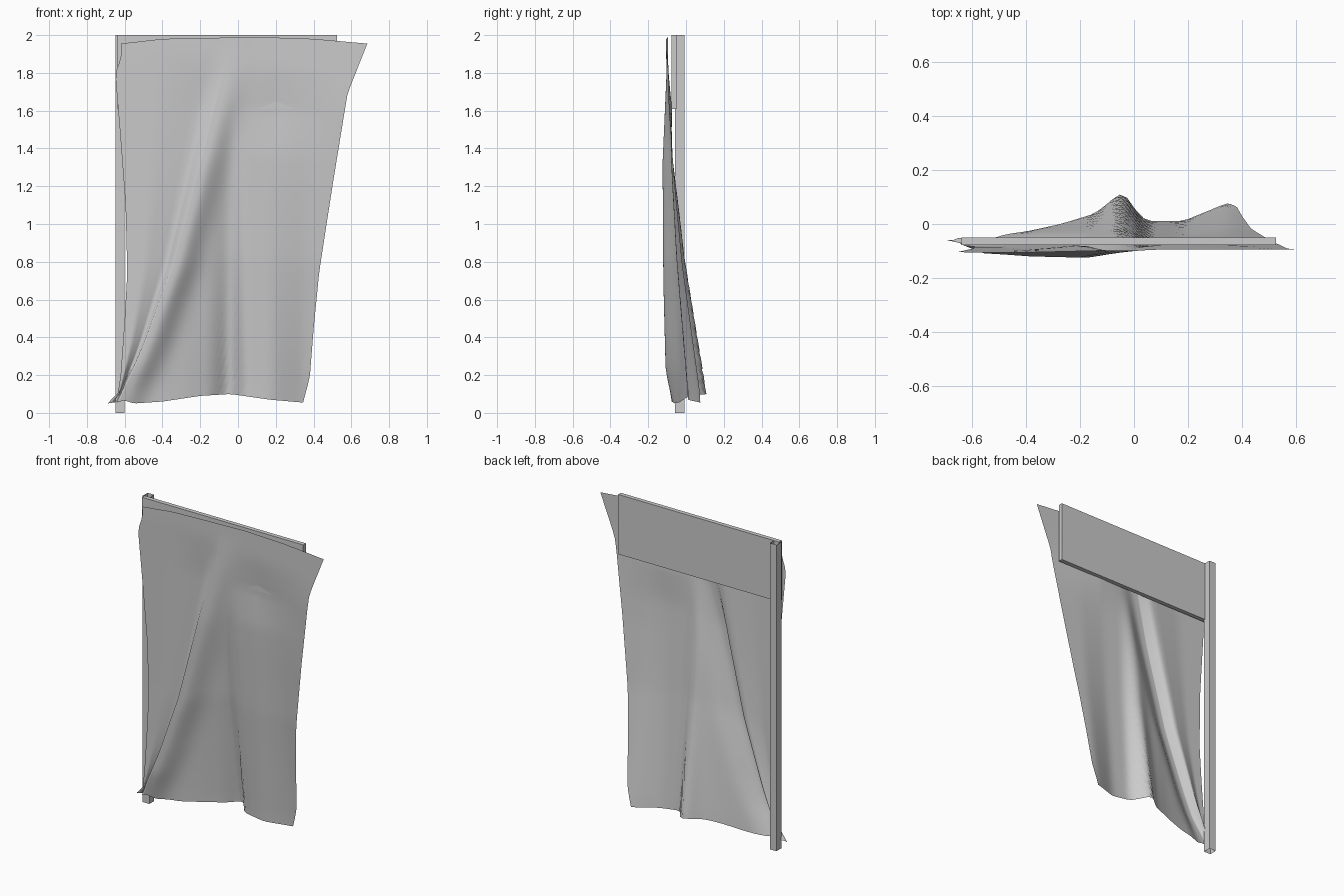
import bpy
import bmesh
from math import exp

cube = bpy.data.objects.get("Cube")
if cube:
    bpy.data.objects.remove(cube, do_unlink=True)

grey = bpy.data.materials.new("plain_grey")
grey.use_nodes = True
COLOR = (0.6, 0.6, 0.6, 1)
grey.diffuse_color = COLOR
grey.node_tree.nodes["Principled BSDF"].inputs["Base Color"].default_value = COLOR


def interp(keys, t):
    """Linear interpolation through sorted (t, value) pairs."""
    if t <= keys[0][0]:
        return keys[0][1]
    for (a, va), (b, vb) in zip(keys, keys[1:]):
        if t <= b:
            return va + (vb - va) * (t - a) / (b - a)
    return keys[-1][1]


def finish(name, bm):
    mesh = bpy.data.meshes.new(name)
    bm.to_mesh(mesh)
    bm.free()
    mesh.materials.append(grey)
    obj = bpy.data.objects.new(name, mesh)
    bpy.context.collection.objects.link(obj)
    return obj


def box(name, low, high, open_ends=False):
    bm = bmesh.new()
    bmesh.ops.create_cube(bm, size=1)
    for v in bm.verts:
        v.co = [l + (h - l) * (c + 0.5) for l, h, c in zip(low, high, v.co)]
    if open_ends:
        ends = [f for f in bm.faces if abs(f.normal.z) > 0.9]
        bmesh.ops.delete(bm, geom=ends, context="FACES_ONLY")
    return finish(name, bm)


# Hollow post and the board fixed to its front
box("post", (-0.648, -0.058, 0), (-0.6, -0.008, 2), open_ends=True)
box("board", (-0.638, -0.078, 1.61), (0.525, -0.05, 2))

# Cloth outline, as x over height and z over width
LEFT = [(0.07, -0.69), (0.11, -0.637), (0.2, -0.622), (0.5, -0.6), (0.75, -0.586),
        (1.1, -0.595), (1.5, -0.625), (1.8, -0.65), (1.9, -0.615), (1.96, -0.62)]
RIGHT = [(0.06, 0.342), (0.2, 0.38), (0.45, 0.4), (0.75, 0.43), (1.2, 0.5),
         (1.69, 0.58), (1.96, 0.685)]
CREST = [(0.06, -0.645), (0.1, -0.625), (0.39, -0.495), (0.77, -0.35),
         (1.22, -0.225), (1.75, -0.087), (1.96, -0.05)]
BOTTOM = [(-0.69, 0.05), (-0.6, 0.065), (-0.55, 0.05), (-0.4, 0.06), (-0.2, 0.09),
          (-0.04, 0.1), (0.17, 0.07), (0.34, 0.055)]
TOP = [(-0.62, 1.955), (-0.4, 1.98), (0.1, 1.99), (0.4, 1.98), (0.685, 1.955)]

# Depth of the left edge, the valley, the crest and the bottom waves
EDGE_Y = [(0.07, -0.06), (0.15, -0.08), (0.8, -0.085), (1.9, -0.105)]
VALLEY_Y = [(0.07, -0.05), (0.2, -0.045), (0.8, -0.06), (1.6, -0.077), (1.85, -0.098)]
CREST_Y = [(0.07, -0.075), (0.25, -0.108), (0.7, -0.12), (1.3, -0.124), (1.75, -0.104),
           (1.9, -0.098)]
WAVES = [(-0.63, -0.05), (-0.4, -0.028), (-0.27, 0.0), (-0.14, 0.04), (-0.04, 0.125),
         (0.03, 0.012), (0.18, 0.01), (0.35, 0.08)]
DROOP = [(0.08, 1), (0.4, 0.74), (0.8, 0.42), (1.2, 0.2), (1.6, 0.02), (1.75, 0)]
ROWS, SIDE, MAIN = 40, 12, 40


def base_y(x, z):
    wave = sum(interp(WAVES, x + d) for d in (-0.02, 0, 0.02)) / 3
    dent = 0.018 * max(0, 1 - abs(x - 0.2) / 0.36) * max(0, 1 - abs(z - 1.58) / 0.22)
    return -0.094 + interp(DROOP, z) * (wave + 0.094) + dent


def cloth_point(col, v):
    z = 0.07 + 1.89 * v
    left, crest, right = (interp(k, z) for k in (LEFT, CREST, RIGHT))
    top_y = interp(CREST_Y, z)
    if col <= SIDE:
        # Flat side panel, dipping into a valley tucked beside the crest
        u = col / SIDE
        x = left + (crest - left) * u
        y = interp([(0, interp(EDGE_Y, z)), (0.4, interp(EDGE_Y, z)),
                    (0.9, interp(VALLEY_Y, z)), (1, top_y)], u)
    else:
        # Rounded fold easing out to the hanging waves
        u = ((col - SIDE) / MAIN) ** 1.2
        x = crest + (right - crest) * u
        y = base_y(x, z)
        y += (top_y - y) * exp(-((x - crest - 0.03) / 0.09) ** 2) if x > crest + 0.03 \
            else top_y - y
    low, high = interp(BOTTOM, x), interp(TOP, x)
    return x, y, low + (high - low) * v


# Hanging cloth as one pleated sheet
bm = bmesh.new()
grid = [[bm.verts.new(cloth_point(c, r / ROWS)) for c in range(SIDE + MAIN + 1)]
        for r in range(ROWS + 1)]
for lower, upper in zip(grid, grid[1:]):
    for c in range(SIDE + MAIN):
        bm.faces.new((lower[c], lower[c + 1], upper[c + 1], upper[c]))
for f in bm.faces:
    f.smooth = True
finish("hanging_cloth", bm)
